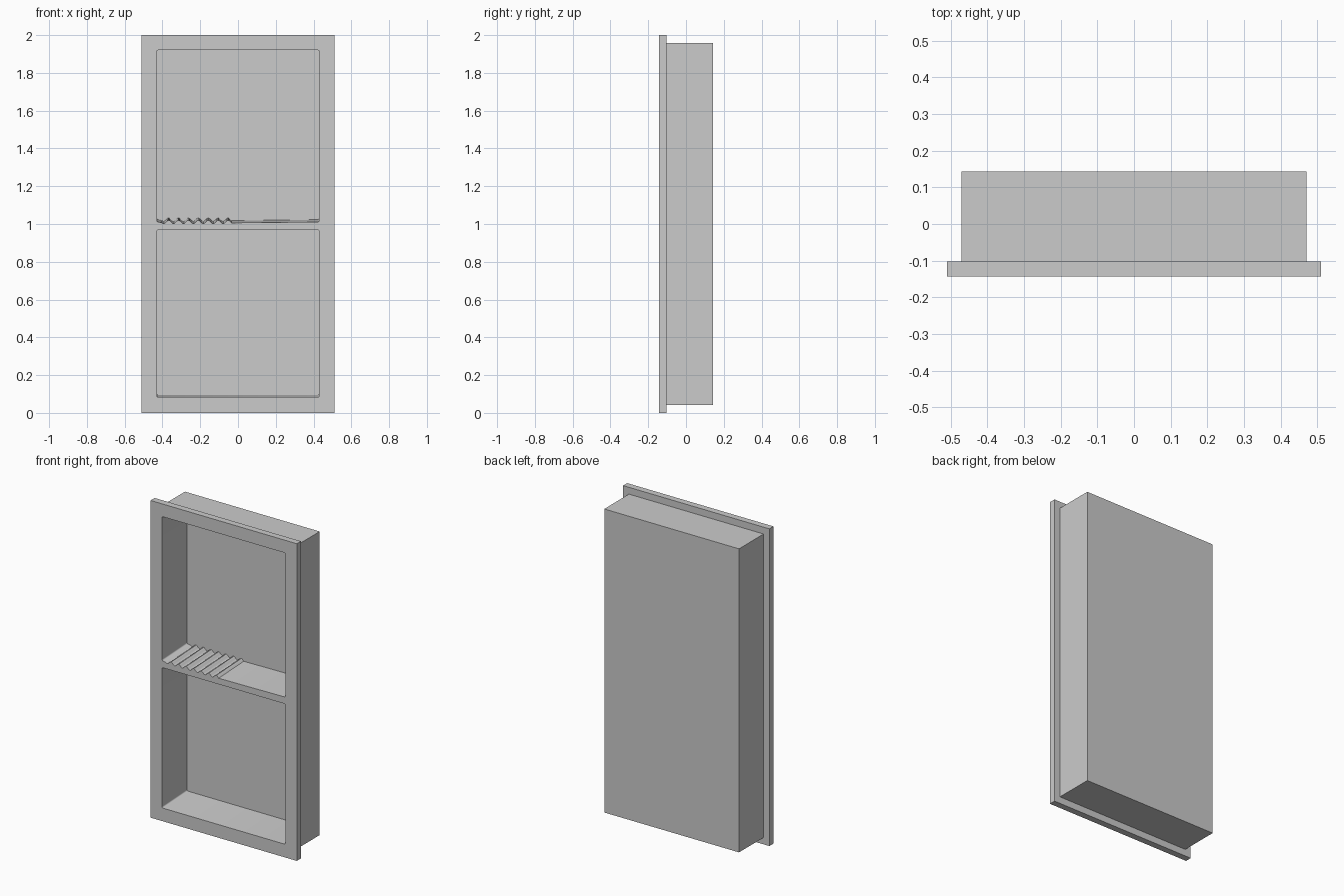
import bpy, bmesh, math

if "Cube" in bpy.data.objects:
    bpy.data.objects.remove(bpy.data.objects["Cube"])

FRONT, BACK = -0.143, 0.143      # overall depth
INNER = 0.106                    # inner back wall
SLOPE = 0.012 / (INNER - FRONT)  # drainage fall of the floors


def loft(name, rings):
    """Closed solid through matching rings of points."""
    bm = bmesh.new()
    rows = [[bm.verts.new(p) for p in r] for r in rings]
    n = len(rows[0])
    for a, b in zip(rows, rows[1:]):
        for i in range(n):
            j = (i + 1) % n
            bm.faces.new((a[i], a[j], b[j], b[i]))
    bm.faces.new(rows[0])
    bm.faces.new(rows[-1])
    bmesh.ops.recalc_face_normals(bm, faces=bm.faces)
    me = bpy.data.meshes.new(name)
    bm.to_mesh(me)
    bm.free()
    ob = bpy.data.objects.new(name, me)
    bpy.context.collection.objects.link(ob)
    return ob


def rect(w, z0, z1, y):
    return [(-w, y, z0), (w, y, z0), (w, y, z1), (-w, y, z1)]


def corner(cx, cz, start, r=0.008, steps=4):
    return [(cx + r * math.cos(a), cz + r * math.sin(a))
            for a in (start + math.pi / 2 * i / steps for i in range(steps + 1))]


def compartment(name, z0, z1, floor=(), w=0.43, r=0.008):
    """Cutter with rounded corners and a floor rising towards the back."""
    lower = (corner(-w + r, z0 + r, math.pi) + list(floor)
             + corner(w - r, z0 + r, -math.pi / 2))
    upper = corner(w - r, z1 - r, 0) + corner(-w + r, z1 - r, math.pi / 2)
    rings = []
    for y in (FRONT - 0.05, INNER):
        rise = SLOPE * (y - FRONT)
        rings.append([(x, y, z + rise) for x, z in lower] + [(x, y, z) for x, z in upper])
    return loft(name, rings)


# Flange and recessed box as one stepped solid
niche = loft("wall_niche", [
    rect(0.51, 0, 2, FRONT), rect(0.51, 0, 2, -0.102),
    rect(0.47, 0.043, 1.957, -0.102), rect(0.47, 0.043, 1.957, BACK)])

# Rippled soap rest on the left of the middle shelf
SHELF, PERIOD, WAVES, SEG = 1.011, 0.0525, 7, 10
ripple = []
for i in range(WAVES * SEG + 1):
    x = -0.402 + PERIOD * i / SEG
    phase = 2 * math.pi * i / SEG
    ripple.append((x, SHELF - 0.005 - 0.009 * math.sin(phase + 0.59) + 0.005))

# Hollow out both compartments
for cutter in (compartment("upper_cutter", SHELF, 1.92, ripple),
               compartment("lower_cutter", 0.083, 0.968)):
    cutter.hide_render = True
    mod = niche.modifiers.new("hollow", 'BOOLEAN')
    mod.operation = 'DIFFERENCE'
    mod.solver = 'EXACT'
    mod.object = cutter
    bpy.context.view_layer.objects.active = niche
    bpy.ops.object.modifier_apply(modifier=mod.name)
    bpy.data.objects.remove(cutter)

bpy.ops.object.select_all(action='DESELECT')
niche.select_set(True)
bpy.context.view_layer.objects.active = niche
bpy.ops.object.shade_smooth_by_angle(angle=math.radians(32))
